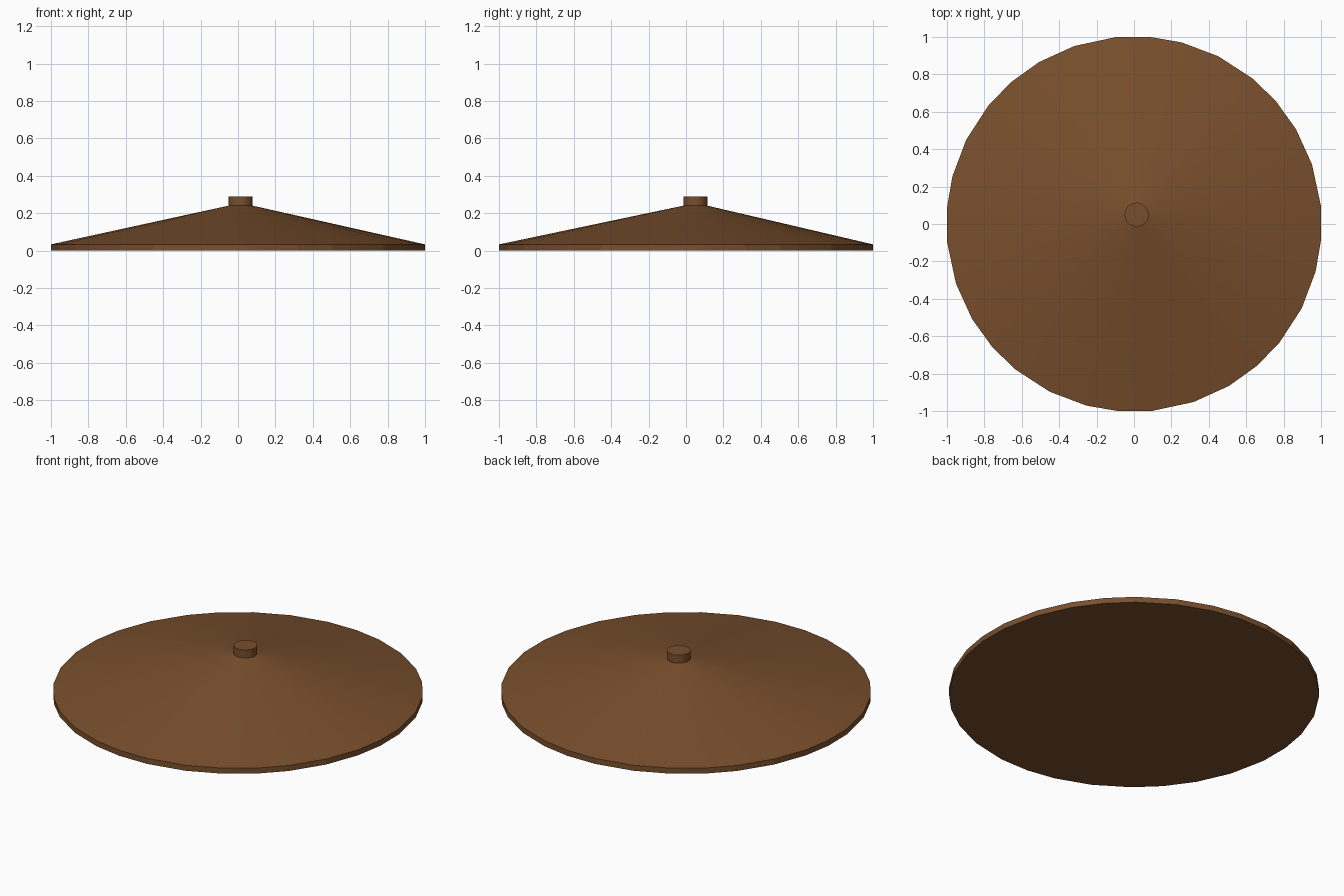
import bpy, bmesh
from math import radians, cos, sin

if "Cube" in bpy.data.objects:
    bpy.data.objects.remove(bpy.data.objects["Cube"])

# Uneven 32-sided outline: eight angles repeated in each quadrant
QUADRANT = [5.7, 18.5, 30.3, 40.9, 50.8, 63.3, 75.3, 85.1]
ANGLES = [radians(a + 90 * q) for q in range(4) for a in QUADRANT]
KNOB = (0.014, 0.05)   # slightly off-centre peak

wood = bpy.data.materials.new("brown")
wood.diffuse_color = (0.19, 0.078, 0.026, 1)
wood.use_nodes = True
wood.node_tree.nodes["Principled BSDF"].inputs["Base Color"].default_value = wood.diffuse_color


def lathe(name, rings):
    """Closed solid through rings given as (radius, z, centre)."""
    bm = bmesh.new()
    loops = [[bm.verts.new((c[0] + r * cos(a), c[1] + r * sin(a), z)) for a in ANGLES]
             for r, z, c in rings]
    n = len(ANGLES)
    for lo, hi in zip(loops, loops[1:]):
        for i in range(n):
            j = (i + 1) % n
            bm.faces.new((lo[i], lo[j], hi[j], hi[i]))
    bm.faces.new(loops[0][::-1])
    bm.faces.new(loops[-1])
    mesh = bpy.data.meshes.new(name)
    bm.to_mesh(mesh)
    bm.free()
    mesh.materials.append(wood)
    ob = bpy.data.objects.new(name, mesh)
    bpy.context.collection.objects.link(ob)
    bpy.context.view_layer.objects.active = ob
    ob.select_set(True)
    bpy.ops.object.shade_smooth_by_angle(angle=radians(11))
    ob.select_set(False)
    return ob


# Shallow conical lid with a thin vertical rim, rising to a short round knob
lathe("conical_lid", [(1.0037, 0, (0, 0)), (1.0037, 0.033, (0, 0)),
                      (0.064, 0.24, KNOB), (0.064, 0.288, KNOB)])
